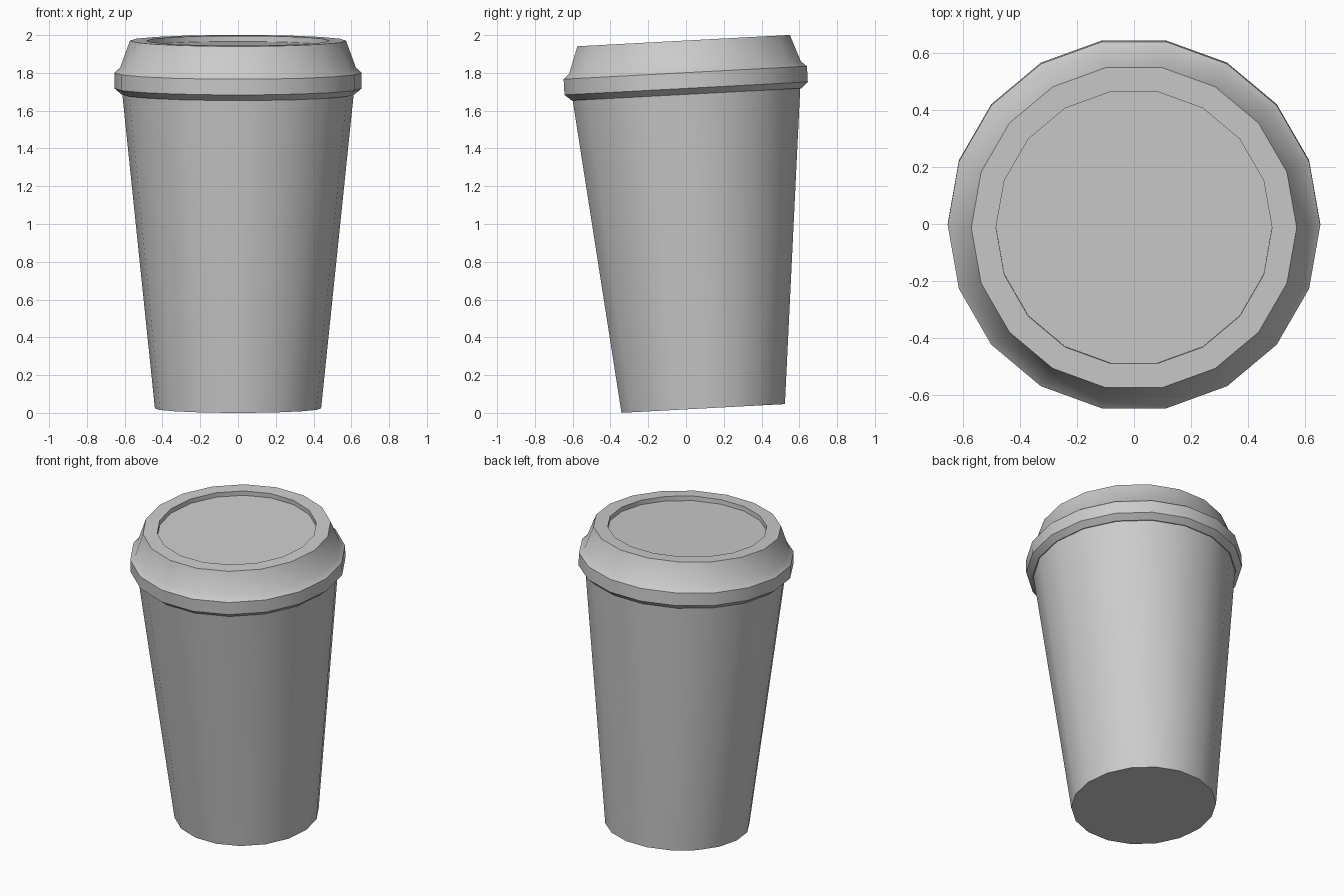
import bpy, bmesh, math
from mathutils import Matrix

SIDES = 18
TILT = math.radians(3.05)
SMOOTH = math.radians(40)

old = bpy.data.objects.get("Cube")
if old:
    bpy.data.objects.remove(old, do_unlink=True)

grey = bpy.data.materials.new("plain grey")
grey.use_nodes = True
colour = (0.6, 0.6, 0.6, 1.0)
grey.diffuse_color = colour
grey.node_tree.nodes["Principled BSDF"].inputs["Base Color"].default_value = colour

# Whole cup leans slightly to the front
lean = Matrix.Translation((0, 0.091, 0.0235)) @ Matrix.Rotation(TILT, 4, 'X')


def lathe(name, profile):
    """Turn a (radius, height) profile into a closed faceted solid."""
    bm = bmesh.new()
    rings = []
    for r, h in profile:
        angles = [math.tau * i / SIDES for i in range(SIDES)]
        rings.append([bm.verts.new((r * math.cos(a), r * math.sin(a), h)) for a in angles])
    for low, high in zip(rings, rings[1:]):
        for i in range(SIDES):
            j = (i + 1) % SIDES
            bm.faces.new((low[i], low[j], high[j], high[i]))
    bm.faces.new(rings[0][::-1])
    bm.faces.new(rings[-1])
    bm.transform(lean)
    mesh = bpy.data.meshes.new(name)
    bm.to_mesh(mesh)
    bm.free()
    mesh.materials.append(grey)
    obj = bpy.data.objects.new(name, mesh)
    bpy.context.collection.objects.link(obj)
    bpy.ops.object.select_all(action='DESELECT')
    obj.select_set(True)
    bpy.context.view_layer.objects.active = obj
    bpy.ops.object.shade_smooth_by_angle(angle=SMOOTH)
    return obj


# Tapered cup body
lathe("cup_body", [(0.44, 0), (0.615, 1.69)])

# Lid: underside, snap band, sloped shoulder, lip and recessed top
lathe("cup_lid", [
    (0.618, 1.665), (0.655, 1.697), (0.655, 1.78), (0.624, 1.807),
    (0.572, 1.95), (0.485, 1.95), (0.485, 1.92),
])
